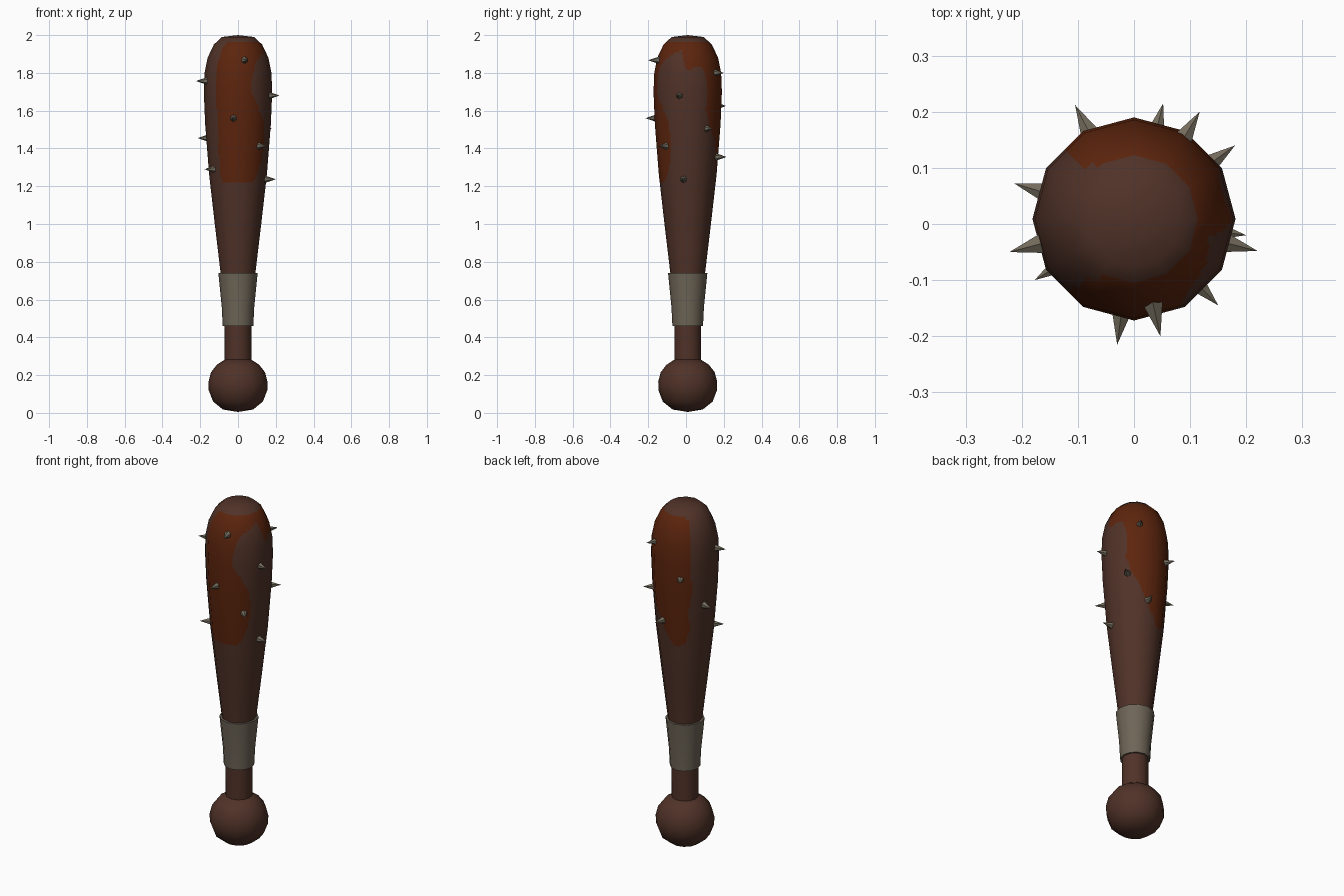
import bpy, bmesh, math
from mathutils import Vector, Matrix

if "Cube" in bpy.data.objects:
    bpy.data.objects.remove(bpy.data.objects["Cube"])

CY = 0.009      # the club axis sits slightly behind y = 0
SIDES = 12


def material(name, rgb):
    m = bpy.data.materials.new(name)
    m.diffuse_color = (*rgb, 1)
    m.use_nodes = True
    m.node_tree.nodes["Principled BSDF"].inputs["Base Color"].default_value = m.diffuse_color
    return m


WOOD = material("dark wood", (0.080, 0.032, 0.021))
STAIN = material("rust red stain", (0.107, 0.018, 0.004))
CLOTH = material("grey cloth", (0.156, 0.130, 0.095))
METAL = material("dull metal", (0.170, 0.147, 0.107))


def finish(bm, name, mats, smooth=True):
    bmesh.ops.remove_doubles(bm, verts=bm.verts, dist=1e-5)
    bmesh.ops.recalc_face_normals(bm, faces=bm.faces)
    me = bpy.data.meshes.new(name)
    bm.to_mesh(me)
    bm.free()
    for m in mats:
        me.materials.append(m)
    for p in me.polygons:
        p.use_smooth = smooth
    if smooth:
        me.set_sharp_from_angle(angle=math.radians(42))
    ob = bpy.data.objects.new(name, me)
    bpy.context.collection.objects.link(ob)
    return ob


def lathe(profile, split=1):
    """Turn (radius, z) points into a 12-sided solid; split cuts each flat side."""
    bm = bmesh.new()
    rings = []
    for r, z in profile:
        corners = [Vector((r * math.cos(a), CY + r * math.sin(a), z))
                   for a in (math.tau * i / SIDES for i in range(SIDES))]
        rings.append([bm.verts.new(corners[i].lerp(corners[(i + 1) % SIDES], k / split))
                      for i in range(SIDES) for k in range(split)])
    n = SIDES * split
    for a, b in zip(rings, rings[1:]):
        for i in range(n):
            j = (i + 1) % n
            bm.faces.new((a[i], a[j], b[j], b[i]))
    return bm


# Pommel, handle and cloth wrap
finish(lathe([(0, 0.005), (0.08, 0.018), (0.132, 0.06), (0.155, 0.12), (0.156, 0.165),
              (0.143, 0.215), (0.112, 0.255), (0.07, 0.282), (0, 0.282)]), "pommel", [WOOD])
finish(lathe([(0, 0.26), (0.071, 0.26), (0.071, 0.48), (0, 0.48)]), "handle", [WOOD])
finish(lathe([(0.065, 0.46), (0.081, 0.46), (0.086, 0.56), (0.104, 0.74), (0.085, 0.74)]),
       "grip_wrap", [CLOTH])

# Club head: flat sides cut finely so that the stain can follow its outline
HEAD = [(0.068, 0.47), (0.092, 0.74), (0.123, 1.0), (0.153, 1.263), (0.174, 1.53),
        (0.181, 1.70), (0.177, 1.80), (0.161, 1.88), (0.128, 1.95), (0.085, 1.99), (0, 2.0)]
dense = []
for (r0, z0), (r1, z1) in zip(HEAD, HEAD[1:]):
    steps = max(1, round((z1 - z0) / 0.015)) if z0 > 1.1 or z1 > 1.1 else 1
    dense += [(r0 + (r1 - r0) * t / steps, z0 + (z1 - z0) * t / steps) for t in range(steps)]
dense.append(HEAD[-1])
bm = lathe(dense, 10)

# Stain outline as (angle in degrees, height)
OUTLINE = [(-127, 1.225), (-131, 1.40), (-128, 1.52), (-131, 1.63), (-132, 1.82), (-128, 1.93),
           (-118, 1.965), (-60, 1.965), (0, 1.965), (60, 1.965), (120, 1.965), (136, 1.94),
           (134, 1.70), (138, 1.55), (132, 1.42), (135, 1.32), (125, 1.23), (100, 1.22),
           (82, 1.30), (65, 1.40), (46, 1.50), (34, 1.60), (37, 1.72), (28, 1.83), (-3, 1.82),
           (-13, 1.92), (-25, 1.91), (-42, 1.88), (-55, 1.86), (-66, 1.76), (-66, 1.69),
           (-52, 1.63), (-36, 1.53), (-32, 1.41), (-38, 1.32), (-48, 1.25), (-58, 1.225)]


def stained(a, z):
    inside = False
    for (a0, z0), (a1, z1) in zip(OUTLINE, OUTLINE[1:] + OUTLINE[:1]):
        if (z0 > z) != (z1 > z) and a < a0 + (a1 - a0) * (z - z0) / (z1 - z0):
            inside = not inside
    return inside


for f in bm.faces:
    c = f.calc_center_median()
    f.material_index = int(stained(math.degrees(math.atan2(c.y - CY, c.x)), c.z))
head = finish(bm, "club_head", [WOOD, STAIN])

# Rounded shading over the twelve flat sides
slopes = [Vector((z1 - z0, r0 - r1)).normalized() for (r0, z0), (r1, z1) in zip(HEAD, HEAD[1:])]
tilts = [slopes[0]] + [(a + b).normalized() for a, b in zip(slopes, slopes[1:])] + [Vector((0, 1))]


def head_normal(co):
    i = max(k for k in range(len(HEAD) - 1) if HEAD[k][1] <= co.z + 1e-4)
    t = (co.z - HEAD[i][1]) / (HEAD[i + 1][1] - HEAD[i][1])
    tilt = tilts[i].lerp(tilts[i + 1], min(max(t, 0), 1))
    a = math.atan2(co.y - CY, co.x)
    return Vector((tilt.x * math.cos(a), tilt.x * math.sin(a), tilt.y)).normalized()


head.data.normals_split_custom_set_from_vertices([head_normal(v.co) for v in head.data.vertices])

# Spikes, each given by its tip
TIPS = [(-0.105, 0.212, 1.625), (0.052, 0.215, 1.355), (0.117, 0.20, 1.80), (0.18, 0.14, 1.505),
        (0.20, -0.02, 1.237), (0.22, -0.048, 1.68), (0.15, -0.145, 1.413), (0.047, -0.20, 1.867),
        (-0.03, -0.215, 1.56), (-0.177, -0.10, 1.29), (-0.222, -0.05, 1.757), (-0.213, 0.072, 1.455)]
LENGTH = 0.065
bm = bmesh.new()
for tip in map(Vector, TIPS):
    out = (tip - Vector((0, CY, tip.z))).normalized()
    place = Matrix.Translation(tip - out * LENGTH / 2) @ out.to_track_quat('Z', 'Y').to_matrix().to_4x4()
    bmesh.ops.create_cone(bm, cap_ends=True, segments=6, radius1=0.022, radius2=0,
                          depth=LENGTH, matrix=place)
finish(bm, "spikes", [METAL], smooth=False)
